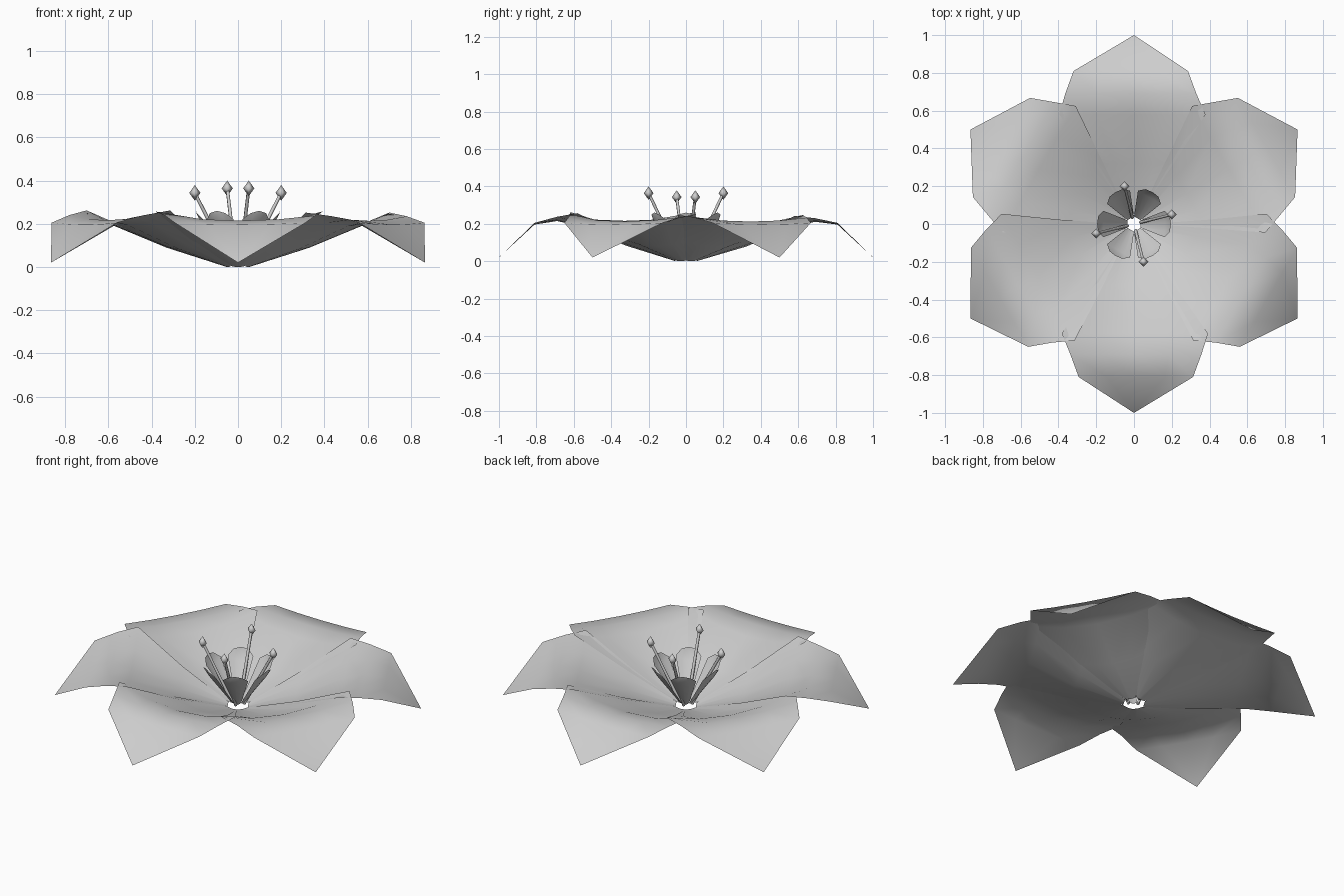
import bpy, bmesh
from math import radians, cos, sin
from mathutils import Matrix, Vector

default = bpy.data.objects.get("Cube")
if default:
    bpy.data.objects.remove(default, do_unlink=True)

SHADE = (0.62, 0.62, 0.62, 1)
grey = bpy.data.materials.new("soft grey")
grey.use_nodes = True
grey.diffuse_color = SHADE
grey.node_tree.nodes["Principled BSDF"].inputs["Base Color"].default_value = SHADE


def finish(bm, name, smooth):
    mesh = bpy.data.meshes.new(name)
    bm.to_mesh(mesh)
    bm.free()
    mesh.materials.append(grey)
    obj = bpy.data.objects.new(name, mesh)
    bpy.context.collection.objects.link(obj)
    bpy.ops.object.select_all(action='DESELECT')
    obj.select_set(True)
    bpy.context.view_layer.objects.active = obj
    bpy.ops.object.shade_smooth_by_angle(angle=radians(smooth))


def leaf(name, rows, angle, tip, smooth):
    """Cupped sheet along +x: rows are (reach, half width, middle z, edge z, sideways shift)."""
    bm = bmesh.new()
    grid = [[bm.verts.new((r, t * w + shift, mid + (edge - mid) * t * t))
             for t in (-1, -0.5, 0, 0.5, 1)] for r, w, mid, edge, shift in rows]
    for low, high in zip(grid, grid[1:]):
        for i in range(4):
            bm.faces.new((low[i], high[i], high[i + 1], low[i + 1]))
    point = bm.verts.new(tip)
    for a, b in zip(grid[-1], grid[-1][1:]):
        bm.faces.new((a, point, b))
    bm.transform(Matrix.Rotation(radians(angle), 4, 'Z'))
    finish(bm, name, smooth)


# Six large petals: (angle, layer, sideways shift), a shallow bowl with drooping tips
petals = [(90, 0, 0.017), (30, 1, 0), (150, 1, 0),
          (-30, 2, 0.02), (-90, 3, 0.01), (210, 4, -0.02)]
for angle, layer, shift in petals:
    lift = layer * 0.005
    rows = [(0.055, 0.03, 0, 0.004, 0),
            (0.32, 0.21, 0.078 + lift / 3, 0.115 + lift / 3, 0),
            (0.58, 0.387, 0.183 + lift / 2, 0.242 + lift, shift / 2),
            (0.69, 0.347, 0.211 + lift / 4, 0.23 + lift / 2, shift),
            (0.81, 0.303, 0.196, 0.205, shift)]
    leaf("petal", rows, angle, (1, 0, 0.02), 80)

# Six small upright inner petals around the centre
inner_rows = [(0.035, 0.02, 0.02, 0.03, 0), (0.163, 0.07, 0.195, 0.222, 0),
              (0.19, 0.04, 0.242, 0.25, 0)]
for k in range(6):
    leaf("inner_petal", inner_rows, 60 * k, (0.195, 0, 0.26), 25)

# Four stamens: a thin leaning stalk with a diamond bud on top
for k in range(4):
    a = radians(14 + 90 * k)
    height = 0.343 if k % 2 == 0 else 0.364
    foot = Vector((0.035 * cos(a), 0.035 * sin(a), 0.015))
    top = Vector((0.206 * cos(a), 0.206 * sin(a), height))
    axis = top - foot
    place = Matrix.Translation((foot + top) / 2) @ axis.to_track_quat('Z', 'Y').to_matrix().to_4x4()
    bm = bmesh.new()
    bmesh.ops.create_cone(bm, cap_ends=True, segments=6, radius1=0.009, radius2=0.008,
                          depth=axis.length, matrix=place)
    finish(bm, "stamen_stalk", 61)
    bm = bmesh.new()
    bmesh.ops.create_uvsphere(bm, u_segments=4, v_segments=2, radius=1,
                              matrix=Matrix.Translation(top) @ Matrix.Diagonal((0.026, 0.026, 0.036, 1)))
    finish(bm, "stamen_bud", 120)
